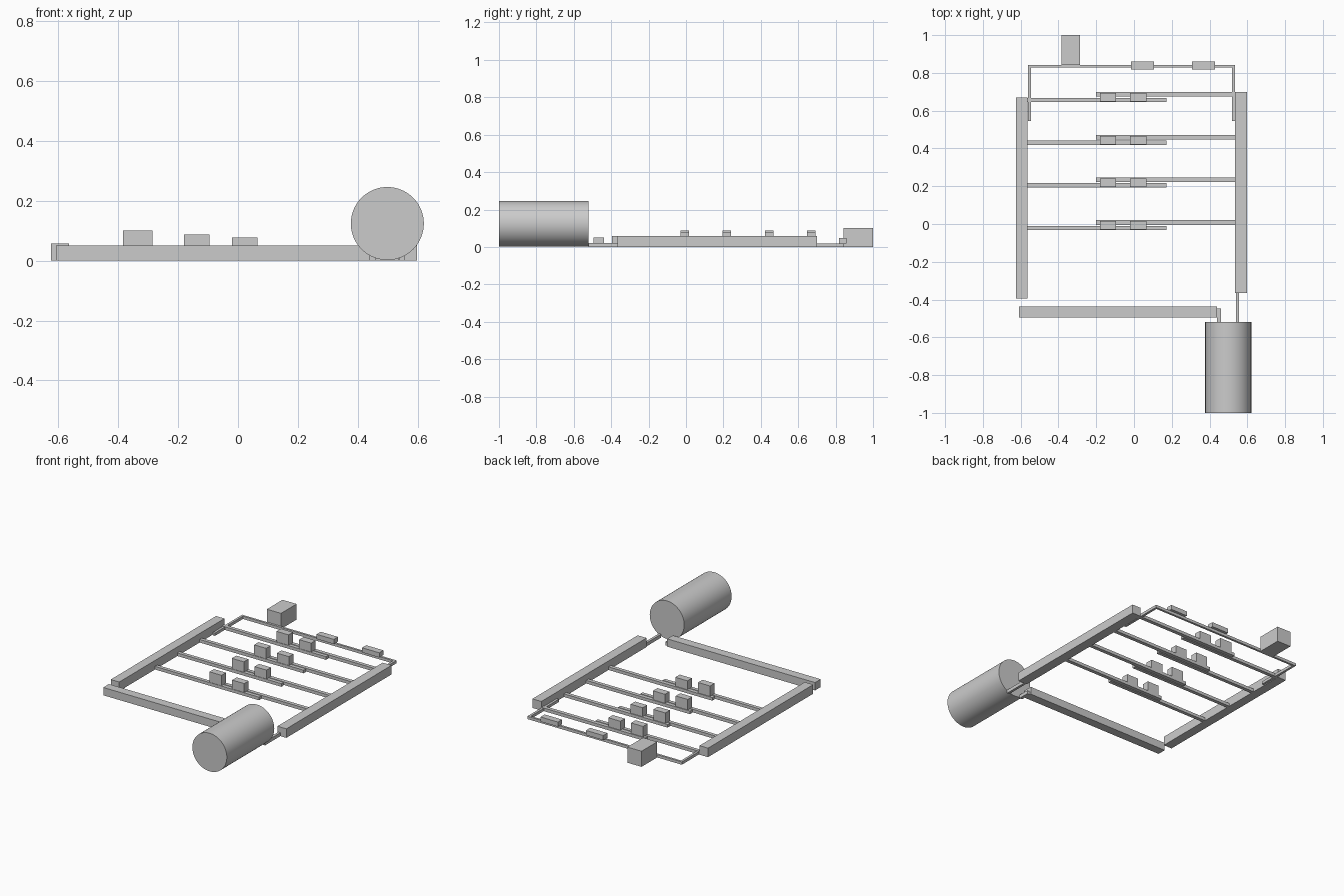
import bpy
import math

if "Cube" in bpy.data.objects:
    bpy.data.objects.remove(bpy.data.objects["Cube"], do_unlink=True)

GREY = (0.6, 0.6, 0.6, 1.0)
mat = bpy.data.materials.new("plain grey")
mat.use_nodes = True
mat.diffuse_color = GREY
mat.node_tree.nodes["Principled BSDF"].inputs["Base Color"].default_value = GREY


def box(name, x, y, z):
    """Box spanning the given (low, high) ranges."""
    spans = (x, y, z)
    bpy.ops.mesh.primitive_cube_add(size=1, location=[sum(s) / 2 for s in spans])
    ob = bpy.context.object
    ob.name = name
    ob.scale = [s[1] - s[0] for s in spans]
    bpy.ops.object.transform_apply(location=False, rotation=False, scale=True)
    ob.data.materials.append(mat)
    return ob


# Heavy side rails and front beam
RAIL = (0, 0.058)
box("right_rail", (-0.625, -0.565), (-0.395, 0.67), RAIL)
box("left_rail", (0.535, 0.598), (-0.365, 0.70), RAIL)
box("front_beam", (-0.608, 0.44), (-0.495, -0.438), (0, 0.05))

# Tank and its two connectors
bpy.ops.mesh.primitive_cylinder_add(
    vertices=64, radius=0.122, depth=0.48,
    location=(0.499, -0.76, 0.124), rotation=(math.pi / 2, 0, 0))
tank = bpy.context.object
tank.name = "tank"
tank.data.materials.append(mat)
bpy.ops.object.shade_smooth_by_angle()
box("beam_connector", (0.44, 0.46), (-0.52, -0.447), (0, 0.022))
box("rail_connector", (0.54, 0.556), (-0.52, -0.365), (0, 0.022))

# Overlapping pairs of rungs, each pair carrying two blocks
for i in range(4):
    y = 0.226 * i
    box(f"right_rung_{i}", (-0.565, 0.172), (y - 0.033, y - 0.01), (0, 0.02))
    box(f"left_rung_{i}", (-0.2, 0.535), (y - 0.004, y + 0.02), (0, 0.02))
    box(f"tall_block_{i}", (-0.181, -0.096), (y - 0.03, y + 0.015), (0.02, 0.087))
    box(f"low_block_{i}", (-0.02, 0.065), (y - 0.03, y + 0.015), (0.02, 0.077))

# Thin back frame
THIN = (0, 0.018)
box("frame_back", (-0.56, 0.534), (0.828, 0.842), THIN)
box("frame_right_arm", (-0.56, -0.545), (0.545, 0.828), THIN)
box("frame_left_arm", (0.519, 0.534), (0.545, 0.828), THIN)
for side, x in (("inner", -0.015), ("outer", 0.307)):
    box(f"{side}_frame_block", (x, x + 0.122), (0.817, 0.859), (0.018, 0.048))

# Box behind the frame
box("back_box", (-0.385, -0.285), (0.842, 1.0), (0, 0.1))
